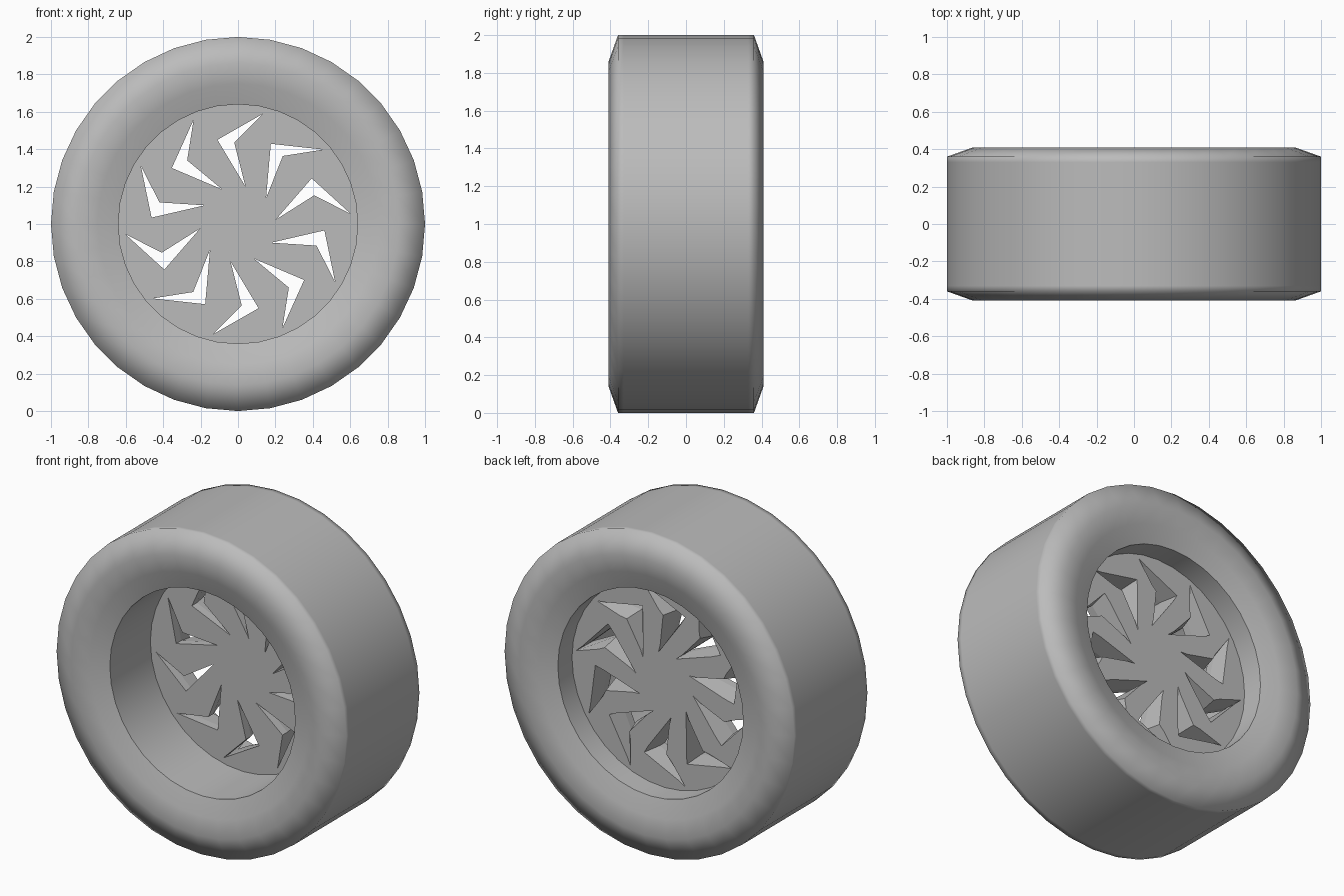
import bpy, bmesh, math

cube = bpy.data.objects.get("Cube")
if cube:
    bpy.data.objects.remove(cube, do_unlink=True)

SIDES = 36
SPOKES = 10

grey = bpy.data.materials.new("plain grey")
grey.use_nodes = True
colour = (0.5, 0.5, 0.5, 1)
grey.diffuse_color = colour
grey.node_tree.nodes["Principled BSDF"].inputs["Base Color"].default_value = colour


def make_object(name, bm):
    bmesh.ops.recalc_face_normals(bm, faces=bm.faces)
    mesh = bpy.data.meshes.new(name)
    bm.to_mesh(mesh)
    bm.free()
    obj = bpy.data.objects.new(name, mesh)
    obj.data.materials.append(grey)
    bpy.context.collection.objects.link(obj)
    return obj


def smooth(obj, degrees):
    bpy.ops.object.select_all(action="DESELECT")
    obj.select_set(True)
    bpy.context.view_layer.objects.active = obj
    bpy.ops.object.shade_smooth_by_angle(angle=math.radians(degrees))


def bridge(bm, a, b):
    """Join two closed loops of the same length with quads."""
    n = len(a)
    for i in range(n):
        j = (i + 1) % n
        bm.faces.new((a[i], a[j], b[j], b[i]))


def lathe(name, profile, closed):
    """Turn a (radius, y) profile around the axle; an open one gets flat caps."""
    bm = bmesh.new()
    angles = [2 * math.pi * i / SIDES for i in range(SIDES)]
    rings = [[bm.verts.new((r * math.cos(a), y, 1 + r * math.sin(a))) for a in angles]
             for r, y in profile]
    for a, b in zip(rings, rings[1:]):
        bridge(bm, a, b)
    if closed:
        bridge(bm, rings[-1], rings[0])
    else:
        bm.faces.new(rings[0])
        bm.faces.new(rings[-1])
    return make_object(name, bm)


# Tyre: tread, chamfered shoulders, slightly dished sidewalls and the inner barrel
half = [(0.64, 0.06), (0.64, 0.35), (0.75, 0.385), (0.86, 0.41), (1.0, 0.36), (1.0, 0.33)]
tyre = lathe("tyre", half + [(r, -y) for r, y in reversed(half)], True)
smooth(tyre, 71.5)

# Wheel disc that closes the barrel
disc = lathe("wheel_disc", [(0.645, 0.05), (0.645, 0.21)], False)

# Chevron openings: straight at the front, with the elbows widened at the back
narrow = [(0.04, 0.2), (-0.11, 0.45), (0.135, 0.59), (-0.02, 0.435)]
wide = [(0.045, 0.19), (-0.15, 0.46), (0.145, 0.6), (0.02, 0.43)]
layers = [(0.0, narrow), (0.1, narrow), (0.24, wide)]
bm = bmesh.new()
for k in range(SPOKES):
    turn = 2 * math.pi * k / SPOKES
    c, s = math.cos(turn), math.sin(turn)
    loops = [[bm.verts.new((x * c - z * s, y, 1 + x * s + z * c)) for x, z in outline]
             for y, outline in layers]
    bm.faces.new(loops[0])
    bm.faces.new(loops[-1])
    for a, b in zip(loops, loops[1:]):
        bridge(bm, a, b)
cutter = make_object("opening_cutter", bm)
cutter.hide_render = True

cut = disc.modifiers.new("openings", "BOOLEAN")
cut.operation = "DIFFERENCE"
cut.solver = "EXACT"
cut.object = cutter
smooth(disc, 30)
bpy.ops.object.modifier_apply(modifier=cut.name)
bpy.data.objects.remove(cutter, do_unlink=True)
